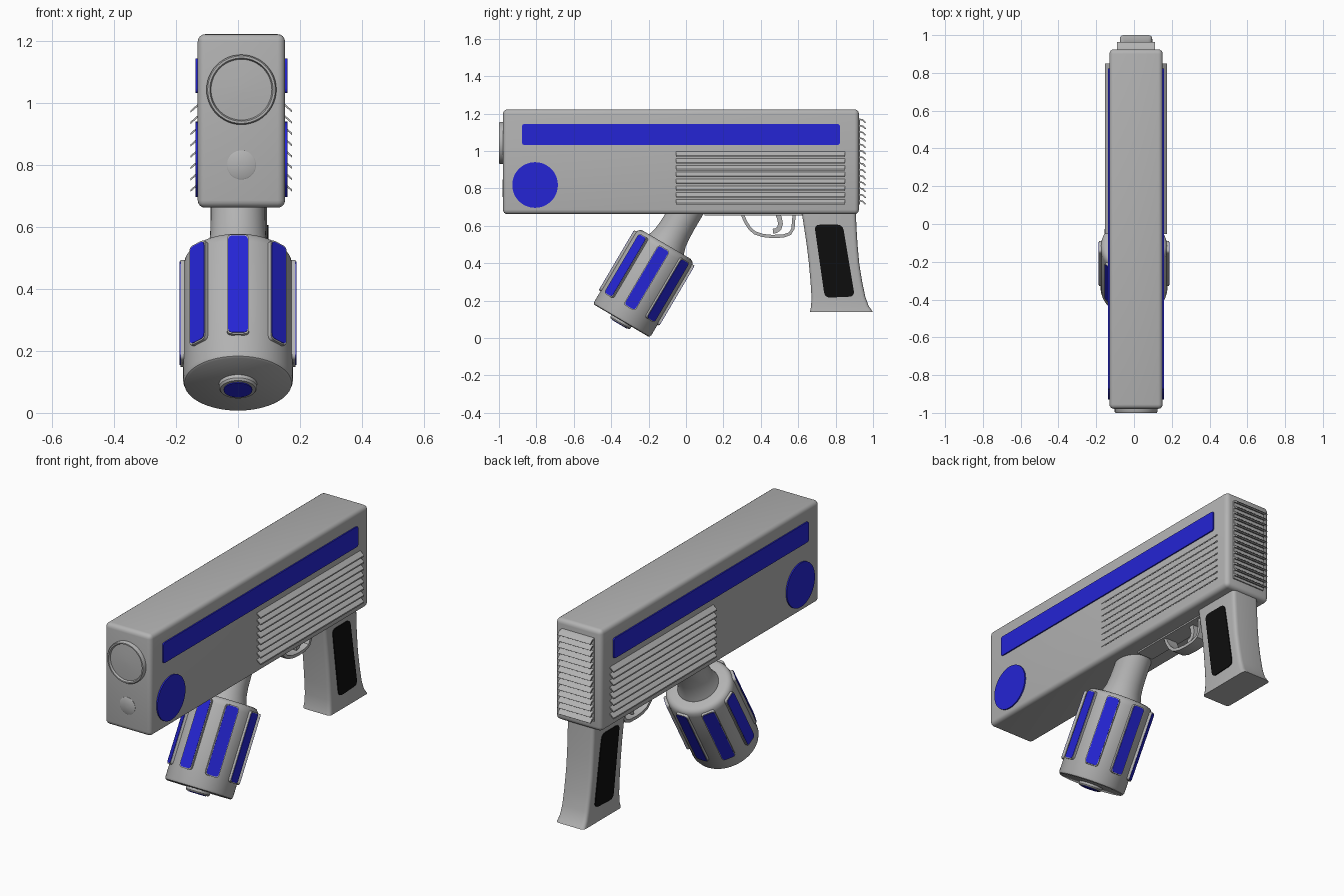
import bpy, bmesh, math
from mathutils import Matrix, Vector

if "Cube" in bpy.data.objects:
    bpy.data.objects.remove(bpy.data.objects["Cube"])

CX = 0.011          # centre line of the housing
HW = 0.141          # half width of the housing


def material(name, rgb):
    m = bpy.data.materials.new(name)
    m.diffuse_color = (*rgb, 1)
    m.use_nodes = True
    m.node_tree.nodes["Principled BSDF"].inputs["Base Color"].default_value = m.diffuse_color
    return m


GREY = material("grey", (0.45, 0.45, 0.45))
BLUE = material("blue", (0.018, 0.018, 0.66))
BLACK = material("black", (0.004, 0.004, 0.004))


def finish(name, bm, mat, matrix=Matrix()):
    bm.transform(matrix)
    bmesh.ops.recalc_face_normals(bm, faces=bm.faces)
    me = bpy.data.meshes.new(name)
    bm.to_mesh(me)
    bm.free()
    me.materials.append(mat)
    ob = bpy.data.objects.new(name, me)
    bpy.context.collection.objects.link(ob)
    bpy.ops.object.select_all(action='DESELECT')
    ob.select_set(True)
    bpy.context.view_layer.objects.active = ob
    bpy.ops.object.shade_smooth_by_angle(angle=math.radians(35))
    return ob


def rounded(pts, r, n=4):
    """Round the corners of a closed outline."""
    out = []
    for i, p in enumerate(pts):
        p = Vector(p)
        a = p + (Vector(pts[i - 1]) - p).normalized() * r
        b = p + (Vector(pts[(i + 1) % len(pts)]) - p).normalized() * r
        for k in range(n + 1):
            t = k / n
            out.append(a * (1 - t) ** 2 + p * 2 * t * (1 - t) + b * t * t)
    return out


def rect(x0, x1, y0, y1):
    return [(x0, y0), (x1, y0), (x1, y1), (x0, y1)]


def circle(cx, cy, r, n=48):
    return [(cx + r * math.cos(2 * math.pi * i / n), cy + r * math.sin(2 * math.pi * i / n)) for i in range(n)]


def loft(name, rings, mat, matrix=Matrix()):
    """Skin equal-length closed rings of 3D points and cap both ends."""
    bm = bmesh.new()
    vs = [[bm.verts.new(p) for p in ring] for ring in rings]
    n = len(vs[0])
    for a, b in zip(vs, vs[1:]):
        for i in range(n):
            bm.faces.new((a[i], a[(i + 1) % n], b[(i + 1) % n], b[i]))
    bm.faces.new(vs[0])
    bm.faces.new(vs[-1])
    return finish(name, bm, mat, matrix)


def prism(name, outline, z0, z1, mat, matrix=Matrix()):
    return loft(name, [[(p[0], p[1], z) for p in outline] for z in (z0, z1)], mat, matrix)


def lathe(name, profile, mat, matrix, n=48):
    return loft(name, [[(*p, h) for p in circle(0, 0, r, n)] for r, h in profile], mat, matrix)


def ribbon(path, t):
    """Outline of a strip of thickness t along a 2D path."""
    left, right = [], []
    for i, p in enumerate(path):
        d = Vector(path[min(i + 1, len(path) - 1)]) - Vector(path[max(i - 1, 0)])
        o = Vector((-d.y, d.x)).normalized() * t / 2
        left.append(Vector(p) + o)
        right.append(Vector(p) - o)
    return left + right[::-1]


# outline (y, z) extruded along x from the centre line
SIDE = Matrix(((0, 0, 1, CX), (1, 0, 0, 0), (0, 1, 0, 0), (0, 0, 0, 1)))

# housing
bm = bmesh.new()
bmesh.ops.create_cube(bm, size=1)
bm.transform(Matrix.Translation((CX, -0.027, 0.942)) @ Matrix.Diagonal((2 * HW, 1.903, 0.56, 1)))
bmesh.ops.bevel(bm, geom=bm.edges[:], offset=0.024, segments=4, profile=0.5, affect='EDGES')
finish("housing", bm, GREY)

# side details on both flanks
for s, side in ((1, "right"), (-1, "left")):
    a, b = s * (HW - 0.004), s * (HW + 0.007)
    prism(side + "_stripe", rounded(rect(-0.877, 0.823, 1.032, 1.144), 0.015), a, b, BLUE, SIDE)
    prism(side + "_round_badge", circle(-0.807, 0.818, 0.122), a, b, BLUE, SIDE)
    prism(side + "_grip_panel",
          rounded([(0.742, 0.215), (0.902, 0.222), (0.838, 0.606), (0.686, 0.606)], 0.03),
          s * 0.07, s * 0.087, BLACK, SIDE)
    # louvres: slanted blades, outer edge lower
    for i in range(8):
        z = 1.0 - i * 0.0365
        blade = [(s * (HW - 0.004), z), (s * (HW + 0.023), z - 0.024),
                 (s * (HW + 0.023), z - 0.031), (s * (HW - 0.004), z - 0.008)]
        loft(f"{side}_louvre_{i}", [[(CX + x, y, zz) for x, zz in blade] for y in (-0.053, 0.85)], GREY)

# rear louvres on a thin backing plate
prism("rear_louvre_plate", rect(0.91, 0.931, 0.715, 1.17), -0.1, 0.1, GREY, SIDE)
for i in range(14):
    z = 1.175 - i * 0.0335
    blade = [(0.921, z), (0.948, z - 0.006), (0.963, z - 0.022), (0.957, z - 0.026),
             (0.943, z - 0.013), (0.921, z - 0.008)]
    prism(f"rear_louvre_{i}", blade, -0.1, 0.1, GREY, SIDE)

# front lens and small ring, facing -y
FACE = Matrix.Rotation(math.pi / 2, 4, 'X')
lathe("front_lens", [(0.113, -0.01), (0.113, 0.018), (0.109, 0.024), (0.102, 0.024), (0.098, 0.012),
                     (0.05, 0.015), (0.002, 0.016)], GREY, Matrix.Translation((CX, -0.976, 1.043)) @ FACE)
lathe("front_small_ring", [(0.047, -0.01), (0.047, 0.004), (0.044, 0.006), (0.002, 0.006)],
      GREY, Matrix.Translation((CX, -0.976, 0.8)) @ FACE)

# tilted fore grip: local z runs up its axis from the bottom cap
AXIS = Matrix.Translation((0, -0.345, 0.092)) @ Matrix.Rotation(math.radians(-30.5), 4, 'X')
lathe("fore_grip_drum", [(0.167, 0.0), (0.173, 0.004), (0.177, 0.015), (0.177, 0.435), (0.173, 0.455),
                         (0.163, 0.468), (0.148, 0.473), (0.1, 0.473)], GREY, AXIS, 64)
lathe("fore_grip_neck", [(0.112, 0.46), (0.104, 0.485), (0.095, 0.515), (0.09, 0.56), (0.088, 0.62),
                         (0.088, 0.74)], GREY, AXIS)
lathe("fore_grip_cap", [(0.062, 0.01), (0.062, -0.012), (0.057, -0.019), (0.045, -0.019)], GREY, AXIS)
lathe("fore_grip_cap_disc", [(0.046, -0.01), (0.046, -0.022), (0.002, -0.022)], BLUE, AXIS)
for i in range(8):
    # plate lies in local xy with its normal pointing out from the drum
    m = AXIS @ Matrix.Rotation(i * math.pi / 4, 4, 'Z') @ FACE
    prism(f"fore_grip_rib_{i}", rounded(rect(-0.036, 0.036, 0.08, 0.452), 0.018), 0.15, 0.186, GREY, m)
    prism(f"fore_grip_inlay_{i}", rounded(rect(-0.032, 0.032, 0.085, 0.447), 0.016), 0.18, 0.188, BLUE, m)

# rear pistol grip: (z, front y, back y, half width)
sections = [(0.68, 0.617, 0.908, 0.083), (0.6, 0.63, 0.911, 0.083), (0.5, 0.645, 0.917, 0.082),
            (0.4, 0.657, 0.926, 0.082), (0.3, 0.666, 0.942, 0.082), (0.22, 0.671, 0.959, 0.082),
            (0.17, 0.669, 0.977, 0.083), (0.15, 0.665, 0.992, 0.085), (0.138, 0.663, 1.0, 0.086)]
loft("pistol_grip", [[(p.x, p.y, z) for p in rounded(rect(CX - w, CX + w, y0, y1), 0.022)]
                     for z, y0, y1, w in sections], GREY)

# trigger group
prism("trigger_plate", rect(0.1, 0.63, 0.654, 0.67), -0.05, 0.05, GREY, SIDE)
guard = [(0.302, 0.66), (0.318, 0.622), (0.34, 0.587), (0.368, 0.562), (0.41, 0.548), (0.46, 0.543),
         (0.52, 0.545), (0.556, 0.558), (0.572, 0.585), (0.578, 0.66)]
prism("trigger_guard", ribbon(guard, 0.017), -0.035, 0.035, GREY, SIDE)
trigger = [(0.487, 0.67), (0.5, 0.64), (0.505, 0.61), (0.498, 0.585), (0.48, 0.573), (0.465, 0.571)]
prism("trigger", ribbon(trigger, 0.026), -0.02, 0.02, GREY, SIDE)
